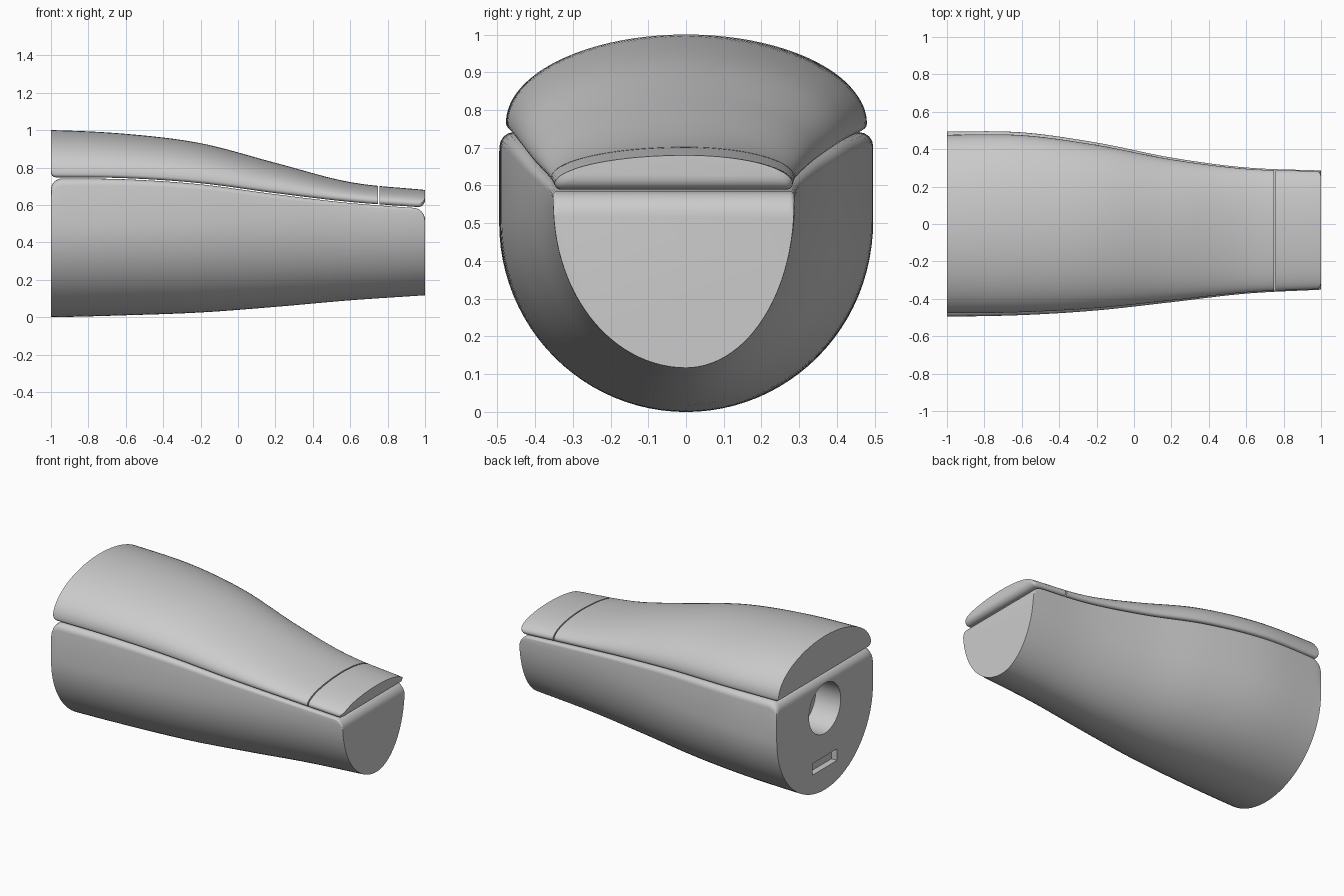
import bpy, bmesh, math

if "Cube" in bpy.data.objects:
    bpy.data.objects.remove(bpy.data.objects["Cube"], do_unlink=True)

grey = bpy.data.materials.new("light grey plastic")
GREY = (0.6, 0.6, 0.6, 1)
grey.diffuse_color = GREY
grey.use_nodes = True
for n in grey.node_tree.nodes:
    if n.type == 'BSDF_PRINCIPLED':
        n.inputs["Base Color"].default_value = GREY

# Outline curves, sampled at x = -1, -0.6, -0.2, 0.2, 0.6, 1
TOP = (1.0, 0.98, 0.93, 0.825, 0.722, 0.68)
SPLIT = (0.742, 0.737, 0.71, 0.657, 0.61, 0.58)
BOTTOM = (0.0, 0.01, 0.025, 0.055, 0.09, 0.117)
WIDE_BACK = (0.495, 0.49, 0.435, 0.355, 0.302, 0.286)
WIDE_FRONT = (0.495, 0.487, 0.462, 0.418, 0.372, 0.351)


def curve(vals, x):
    """Smooth interpolation through evenly spaced values."""
    t = (x + 1) / 0.4
    i = min(max(int(t), 0), 4)
    t -= i
    p1, p2 = vals[i], vals[i + 1]
    p0 = vals[i - 1] if i > 0 else p1
    p3 = vals[i + 2] if i < 4 else 2 * p2 - p1
    return 0.5 * (2 * p1 + (p2 - p0) * t + (2 * p0 - 5 * p1 + 4 * p2 - p3) * t * t
                  + (3 * p1 - p0 - 3 * p2 + p3) * t ** 3)


def lerp(a, b, x):
    return a + (b - a) * (x + 1) / 2


def drop(d, r):
    """Height lost to an end fillet of radius r at distance d from the end."""
    return r - math.sqrt(r * r - (r - d) ** 2) if d < r else 0


def stations(x0, x1, r0, r1, n):
    """Positions along x, packed closely inside the end fillets."""
    steps = [math.radians(a) for a in range(0, 90, 15)]
    a, b = x0 + r0, x1 - r1
    xs = [x0 + r0 * (1 - math.cos(s)) for s in steps] if r0 else []
    xs += [a + (b - a) * i / n for i in range(n + 1)]
    xs += [x1 - r1 * (1 - math.cos(s)) for s in reversed(steps)] if r1 else []
    return xs


def loft(name, xs, ring):
    bm = bmesh.new()
    rows = [[bm.verts.new((x, y, z)) for y, z in ring(x)] for x in xs]
    n = len(rows[0])
    for a, b in zip(rows, rows[1:]):
        for i in range(n):
            j = (i + 1) % n
            bm.faces.new((a[i], a[j], b[j], b[i]))
    bm.faces.new(rows[0])
    bm.faces.new(rows[-1])
    bmesh.ops.recalc_face_normals(bm, faces=bm.faces[:])
    me = bpy.data.meshes.new(name)
    bm.to_mesh(me)
    bm.free()
    me.materials.append(grey)
    ob = bpy.data.objects.new(name, me)
    bpy.context.collection.objects.link(ob)
    return ob


def activate(ob):
    bpy.ops.object.select_all(action='DESELECT')
    ob.select_set(True)
    bpy.context.view_layer.objects.active = ob


def body_ring(x):
    """Rounded trough with a flat, filleted top."""
    low, zc = curve(BOTTOM, x), lerp(0.5, 0.55, x)
    top = curve(SPLIT, x) - drop(x + 1, 0.06) - drop(1 - x, 0.06)
    r = lerp(0.04, 0.012, x)
    end = min(top - r, zc)
    halves = []
    for w in (curve(WIDE_FRONT, x), curve(WIDE_BACK, x)):
        a_end = math.acos(max(0, (zc - end) / (zc - low)))
        pts = [(w * math.sin(a_end * i / 24), zc - (zc - low) * math.cos(a_end * i / 24))
               for i in range(25)]
        edge = pts[-1][0]
        pts += [(edge - r + r * math.cos(a), top - r + r * math.sin(a))
                for a in (math.pi / 8 * k for k in range(5))]
        halves.append(pts)
    front, back = halves
    return [(-y, z) for y, z in reversed(front)] + back[1:]


def cover_ring(x):
    """Arched lid with a flat underside and rounded lower edges."""
    split = curve(SPLIT, x)
    lift = drop(x + 1, 0.025) + drop(1 - x, 0.04)
    under = split + 0.006 + lift
    f = 0.018
    base = split + 0.006 + f
    h = curve(TOP, x) - base
    inset = lerp(0.018, 0.004, x)
    t0 = math.asin(min(0.95, max(0, (under + f - base) / h)))
    pts = []
    for k in range(41):
        t = t0 + (math.pi - 2 * t0) * k / 40
        w = curve(WIDE_BACK if k <= 20 else WIDE_FRONT, x) - inset
        pts.append((w * math.cos(t), base + h * math.sin(t)))
    (yb, zb), (yf, zf) = pts[0], pts[-1]
    angles = [math.pi / 8 * k for k in range(1, 5)]
    lip_b = [(yb - f + f * math.cos(a), zb - f * math.sin(a)) for a in angles]
    lip_f = [(yf + f - f * math.cos(a), zf - f * math.sin(a)) for a in angles]
    return list(reversed(lip_b)) + pts + lip_f


# Main shell, and the lid in two pieces with a thin seam between
body = loft("lower_body", stations(-1, 1, 0.06, 0.06, 36), body_ring)
cover = loft("top_cover", stations(-1, 0.749, 0.025, 0, 36), cover_ring)
tip = loft("cover_tip", stations(0.757, 1, 0, 0.04, 6), cover_ring)

# Round socket and small slot in the wide end
bpy.ops.mesh.primitive_cylinder_add(vertices=64, radius=0.163, depth=0.36,
                                    location=(-1, 0, 0.53), rotation=(0, math.pi / 2, 0))
socket = bpy.context.object
socket.name = "socket_cutter"
bpy.ops.mesh.primitive_cube_add(size=1, location=(-1, 0, 0.18))
slot = bpy.context.object
slot.name = "slot_cutter"
slot.scale = (0.08, 0.25, 0.075)
for cutter in (socket, slot):
    cutter.hide_render = True
    cutter.data.materials.append(grey)
    activate(body)
    mod = body.modifiers.new("cut", 'BOOLEAN')
    mod.operation = 'DIFFERENCE'
    mod.solver = 'EXACT'
    mod.object = cutter
    bpy.ops.object.modifier_apply(modifier=mod.name)
    bpy.data.objects.remove(cutter, do_unlink=True)

for ob in (body, cover, tip):
    activate(ob)
    bpy.ops.object.shade_smooth_by_angle(angle=math.radians(30))
